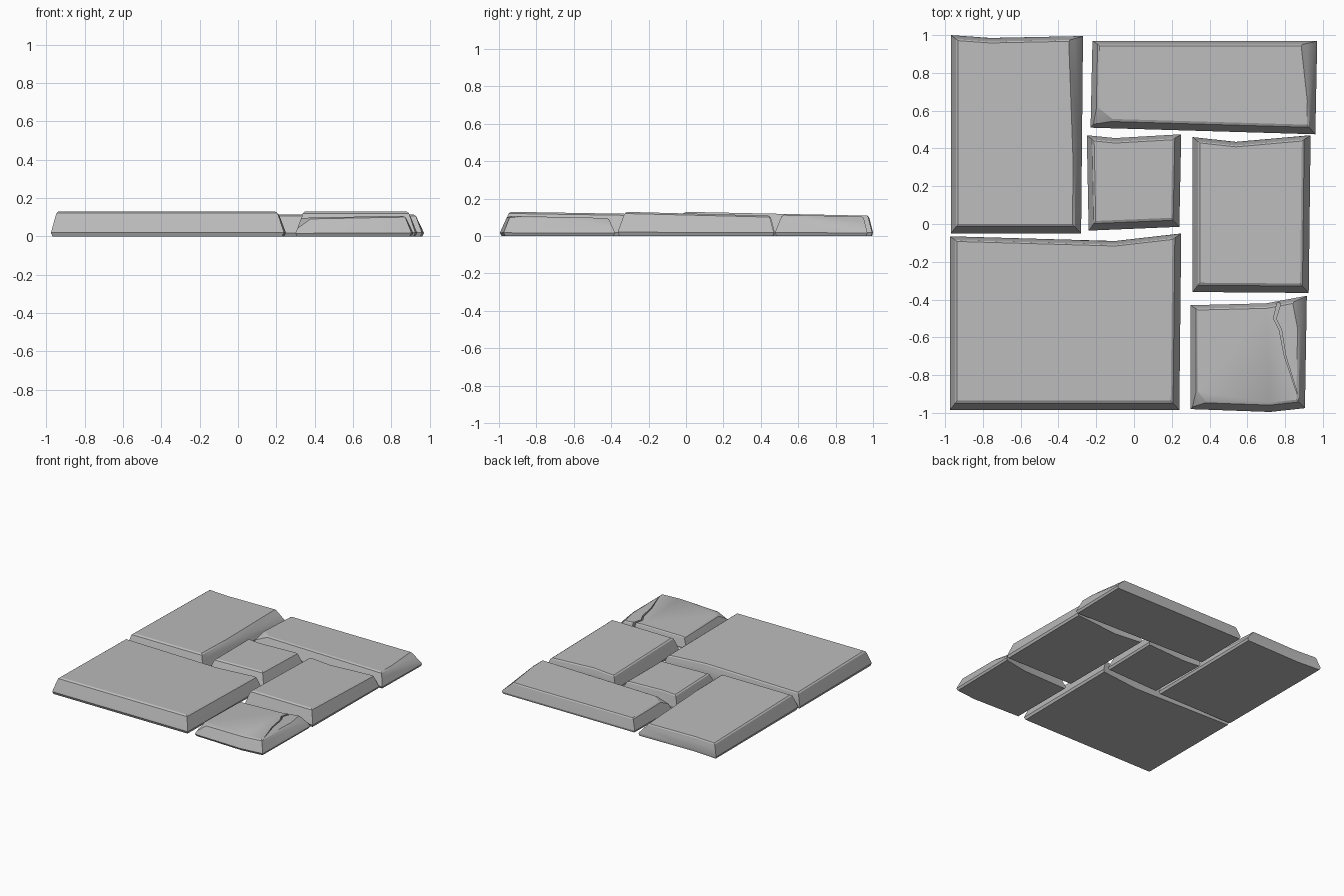
import bpy
import bmesh
from mathutils import Vector

if "Cube" in bpy.data.objects:
    bpy.data.objects.remove(bpy.data.objects["Cube"], do_unlink=True)

STONE = (0.5, 0.5, 0.5, 1)
stone = bpy.data.materials.new("grey stone")
stone.use_nodes = True
stone.diffuse_color = STONE
stone.node_tree.nodes["Principled BSDF"].inputs["Base Color"].default_value = STONE

# Side profile: (share of height, share of inset)
PROFILE = [(0, 0.2), (0.16, 0), (0.7, 0.55), (0.93, 0.8), (1, 1.1)]


def edge_width(n):
    """Slope width of a side, chosen by its inward normal."""
    if abs(n.x) > abs(n.y):
        return 0.035 if n.x > 0 else 0.042
    return 0.045 if n.y > 0 else 0.024


def inset(outline, share):
    """Move every edge of a counter-clockwise outline inward."""
    pts = [Vector(p) for p in outline]
    result = []
    for i, p in enumerate(pts):
        a = (p - pts[i - 1]).normalized()
        b = (pts[(i + 1) % len(pts)] - p).normalized()
        n, m = Vector((-a.y, a.x)), Vector((-b.y, b.x))
        d, e = edge_width(n) * share, edge_width(m) * share
        det = n.x * m.y - n.y * m.x
        if abs(det) < 0.01:
            result.append(p + n * d)
        else:
            result.append(p + Vector((d * m.y - e * n.y, e * n.x - d * m.x)) / det)
    return result


def make_object(name, bm):
    bmesh.ops.recalc_face_normals(bm, faces=bm.faces[:])
    mesh = bpy.data.meshes.new(name)
    bm.to_mesh(mesh)
    bm.free()
    mesh.materials.append(stone)
    obj = bpy.data.objects.new(name, mesh)
    bpy.context.collection.objects.link(obj)
    return obj


def loft(bm, rings):
    """Join equal rings of points into a closed solid."""
    rings = [[bm.verts.new(p) for p in ring] for ring in rings]
    count = len(rings[0])
    for low, high in zip(rings, rings[1:]):
        for i in range(count):
            j = (i + 1) % count
            bm.faces.new((low[i], low[j], high[j], high[i]))
    bm.faces.new(rings[0][::-1])
    bm.faces.new(rings[-1])


def slab(name, outline, front, back, slope_x=0, chips=()):
    """Worn paving slab with a tilted top and optional chipped corners."""
    xs, ys = [p[0] for p in outline], [p[1] for p in outline]
    cx, y0, y1 = (min(xs) + max(xs)) / 2, min(ys), max(ys)

    def height(p):
        return front + (back - front) * (p.y - y0) / (y1 - y0) + slope_x * (p.x - cx)

    bm = bmesh.new()
    loft(bm, [[(p.x, p.y, height(p) * h) for p in inset(outline, s)]
              for h, s in PROFILE])
    centre = Vector((cx, (y0 + y1) / 2, 0.03))
    for chip in chips:
        a, b, c = (Vector(p) for p in chip)
        normal = (b - a).cross(c - a).normalized()
        if normal.dot(centre - a) > 0:
            normal.negate()
        cut = bmesh.ops.bisect_plane(
            bm, geom=bm.verts[:] + bm.edges[:] + bm.faces[:],
            plane_co=a, plane_no=normal, clear_outer=True)
        edges = [e for e in cut["geom_cut"] if isinstance(e, bmesh.types.BMEdge)]
        bmesh.ops.holes_fill(bm, edges=edges, sides=0)
    return make_object(name, bm)


slabs = [
    slab("back_left_slab",
         [(-0.97, -0.05), (-0.28, -0.05), (-0.27, 0.995), (-0.76, 0.985), (-0.97, 1)],
         0.13, 0.108,
         chips=[[(-0.345, 0.97, 0.108), (-0.318, 0.2, 0.125), (-0.275, 0.97, 0.03)]]),
    slab("back_right_slab",
         [(-0.23, 0.51), (0.96, 0.475), (0.97, 0.97), (-0.22, 0.97)],
         0.115, 0.102,
         chips=[[(-0.11, 0.545, 0.11), (-0.185, 0.61, 0.11), (-0.225, 0.5, 0.05)],
                [(0.885, 0.95, 0.102), (0.925, 0.6, 0.11), (0.965, 0.96, 0.03)]]),
    slab("centre_slab",
         [(-0.24, -0.035), (0.24, -0.015), (0.25, 0.475), (-0.1, 0.455), (-0.25, 0.47)],
         0.112, 0.105),
    slab("right_slab",
         [(0.31, -0.36), (0.925, -0.365), (0.935, 0.47), (0.54, 0.435), (0.31, 0.46)],
         0.13, 0.108),
    slab("front_left_slab",
         [(-0.975, -0.985), (0.24, -0.985), (0.25, -0.05), (-0.1, -0.09), (-0.975, -0.065)],
         0.13, 0.114),
]

cracked = slab(
    "cracked_slab",
    [(0.3, -0.98), (0.72, -0.995), (0.905, -0.975), (0.915, -0.38), (0.7, -0.42), (0.3, -0.43)],
    0.103, 0.09, 0.02,
    chips=[[(0.325, -0.87, 0.096), (0.39, -0.945, 0.098), (0.3, -0.98, 0.03)],
           [(0.84, -0.41, 0.094), (0.875, -0.6, 0.1), (0.91, -0.385, 0.03)]])
slabs.append(cracked)

# Crack: tapered zigzag groove (x, y, half width)
path = [(0.75, -0.36, 0.013), (0.765, -0.43, 0.01), (0.745, -0.5, 0.007),
        (0.775, -0.56, 0.006), (0.8, -0.7, 0.004), (0.865, -0.9, 0.001)]
ring = [(x - w, y) for x, y, w in path] + [(x + w, y) for x, y, w in reversed(path)]
bm = bmesh.new()
loft(bm, [[(x, y, z) for x, y in ring] for z in (0.045, 0.2)])
cutter = make_object("crack_cutter", bm)
cutter.hide_render = True

bpy.context.view_layer.objects.active = cracked
groove = cracked.modifiers.new("crack", "BOOLEAN")
groove.operation = "DIFFERENCE"
groove.solver = "EXACT"
groove.object = cutter
bpy.ops.object.modifier_apply(modifier=groove.name)
bpy.data.objects.remove(cutter, do_unlink=True)

# Soft shading on the worn rims
bpy.ops.object.select_all(action="DESELECT")
for obj in slabs:
    obj.select_set(True)
bpy.context.view_layer.objects.active = cracked
bpy.ops.object.shade_smooth_by_angle(angle=0.5)
